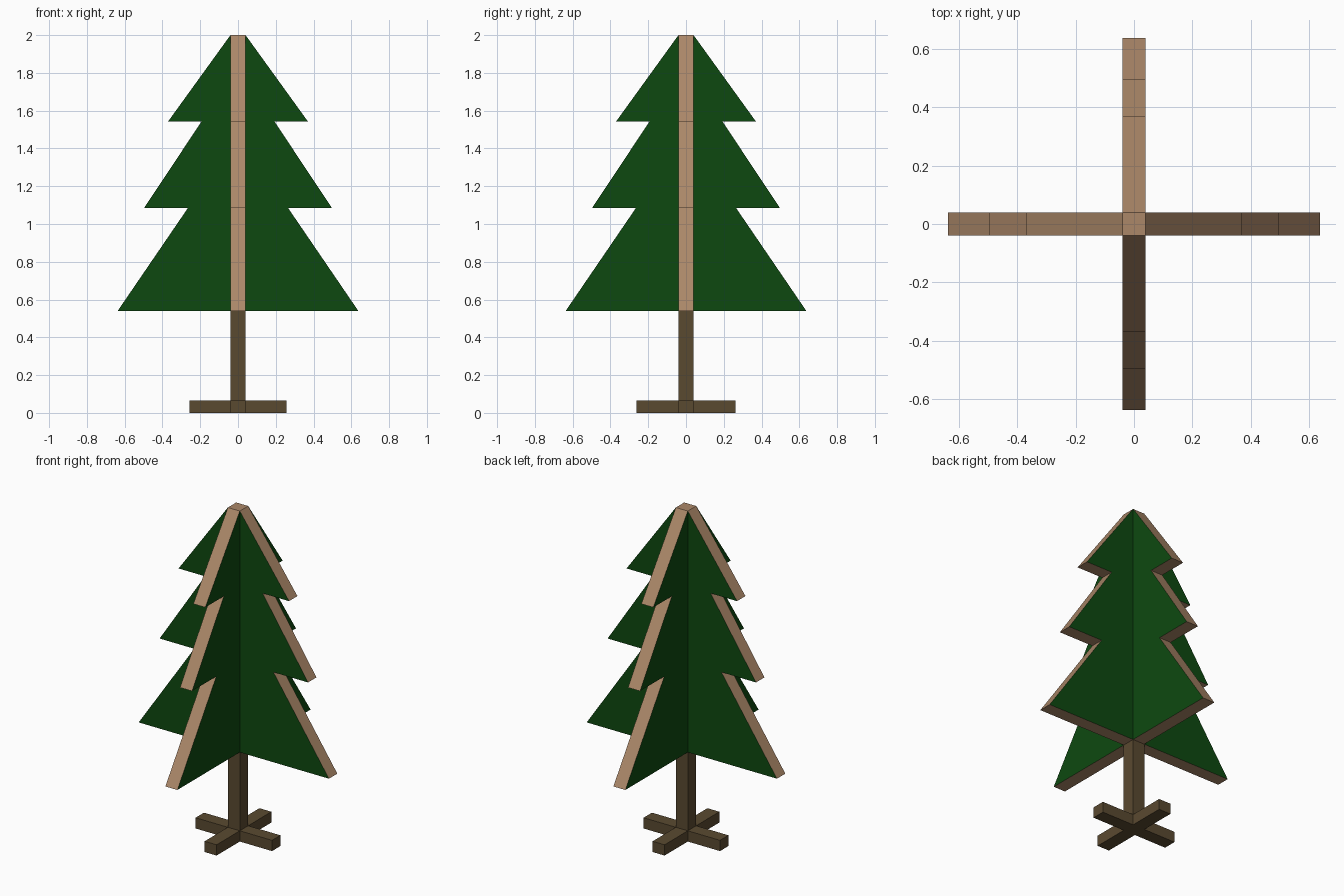
import bpy, bmesh
from math import pi
from mathutils import Matrix

if "Cube" in bpy.data.objects:
    bpy.data.objects.remove(bpy.data.objects["Cube"])

H = 0.04        # half thickness of every plank
FOOT = 0.065    # foot height
SKIRT = 0.54    # bottom of the foliage


def material(name, rgb):
    m = bpy.data.materials.new(name)
    m.diffuse_color = (*rgb, 1)
    m.use_nodes = True
    m.node_tree.nodes["Principled BSDF"].inputs["Base Color"].default_value = m.diffuse_color
    return m


green = material("dark green paint", (0.0042, 0.066, 0.0052))
tan = material("light wood edge", (0.41, 0.245, 0.14))
brown = material("dark wood", (0.102, 0.068, 0.030))


def finish(name, bm, mats):
    bmesh.ops.recalc_face_normals(bm, faces=bm.faces)
    me = bpy.data.meshes.new(name)
    bm.to_mesh(me)
    bm.free()
    for m in mats:
        me.materials.append(m)
    ob = bpy.data.objects.new(name, me)
    bpy.context.collection.objects.link(ob)
    return ob


def box(name, lo, hi, mats):
    bm = bmesh.new()
    bmesh.ops.create_cube(bm, size=1)
    for v in bm.verts:
        v.co = [lo[i] if v.co[i] < 0 else hi[i] for i in range(3)]
    return finish(name, bm, mats)


# Foliage wings: half a tree outline, extruded to plank thickness
outline = [(H, 2.0), (0.37, 1.543), (0.193, 1.543), (0.497, 1.085),
           (0.265, 1.085), (0.637, SKIRT), (H, SKIRT)]


def wing(name, angle):
    bm = bmesh.new()
    face = bm.faces.new([bm.verts.new((x, -H, z)) for x, z in outline])
    ext = bmesh.ops.extrude_face_region(bm, geom=[face], use_keep_orig=True)
    for v in ext["geom"]:
        if isinstance(v, bmesh.types.BMVert):
            v.co.y = H
    bmesh.ops.recalc_face_normals(bm, faces=bm.faces)
    for f in bm.faces:  # painted sides, bare wood edges
        f.material_index = 0 if abs(f.normal.y) > 0.9 else 1
    bm.transform(Matrix.Rotation(angle, 4, "Z"))
    return finish(name, bm, [green, tan])


for i, side in enumerate(("right", "back", "left", "front")):
    wing(side + "_foliage", i * pi / 2)

# Centre post: dark trunk whose top end shows bare light wood
post = box("trunk", (-H, -H, FOOT), (H, H, 2.0), [brown, tan])
for p in post.data.polygons:
    p.material_index = 1 if p.normal.z > 0.9 else 0

# Crossed feet
box("foot_cross_bar", (-0.256, -H, 0), (0.256, H, FOOT), [brown])
box("front_foot", (0 - H, -0.262, 0), (H, -H, FOOT), [brown])
box("back_foot", (0 - H, H, 0), (H, 0.262, FOOT), [brown])
